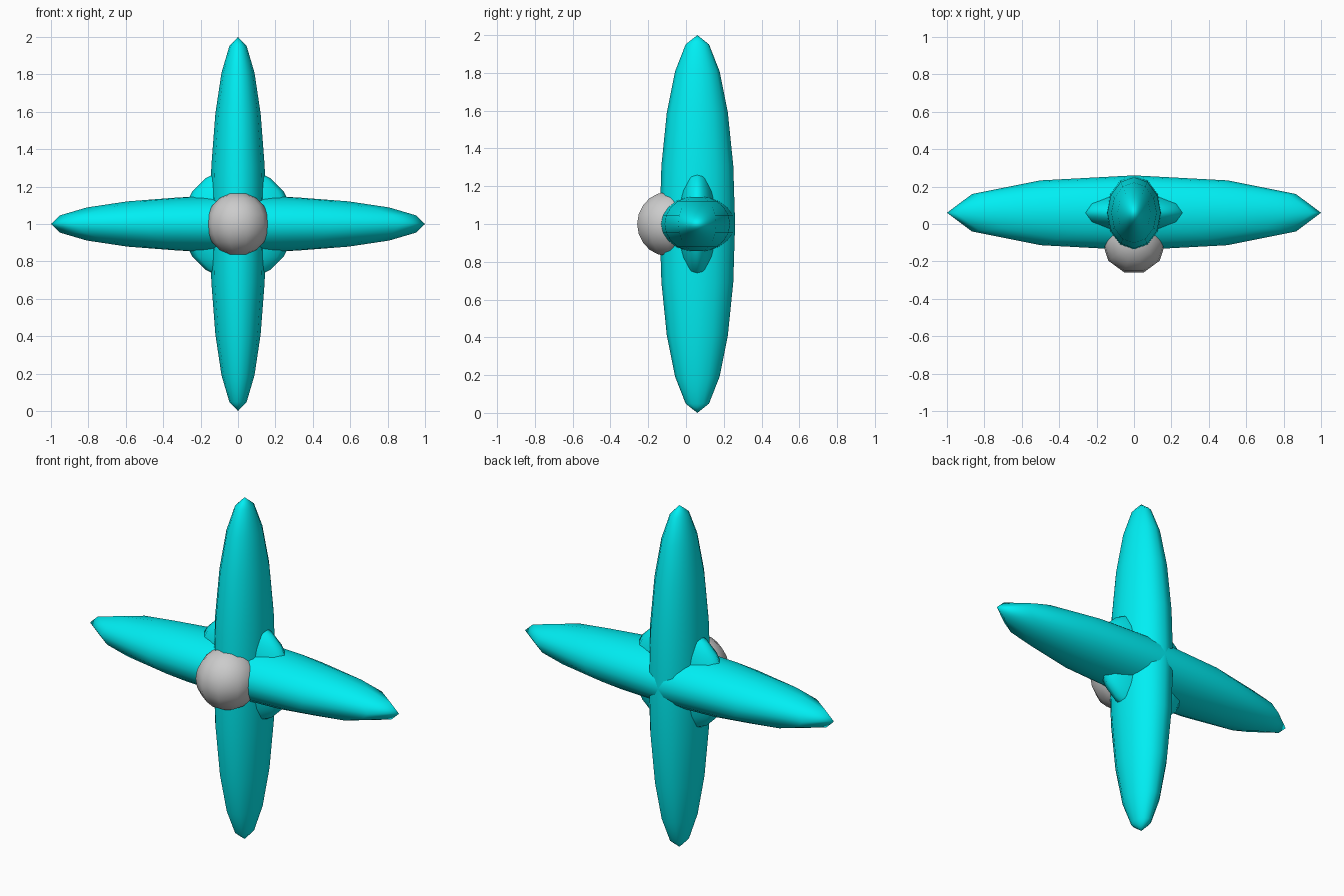
import bpy
from math import radians

if "Cube" in bpy.data.objects:
    bpy.data.objects.remove(bpy.data.objects["Cube"])

cyan = bpy.data.materials.new("cyan")
cyan.diffuse_color = (0.0, 0.86, 0.9, 1)
cyan.use_nodes = True
cyan.node_tree.nodes["Principled BSDF"].inputs["Base Color"].default_value = cyan.diffuse_color


def ball(name, y, size, segments=12, turn=0, mat=None):
    """Low-poly smooth ellipsoid centred at height 1."""
    bpy.ops.mesh.primitive_uv_sphere_add(segments=segments, ring_count=10, radius=1,
                                         rotation=(0, 0, radians(turn)))
    ob = bpy.context.object
    bpy.ops.object.transform_apply(location=False, rotation=True, scale=False)
    ob.name = name
    ob.location = (0, y, 1)
    ob.scale = size
    bpy.ops.object.shade_smooth()
    if mat:
        ob.data.materials.append(mat)
    return ob


# Crossed long petals
ball("vertical_petal", 0.06, (0.15, 0.2, 1), mat=cyan)
ball("horizontal_petal", 0.06, (1, 0.2, 0.15), mat=cyan)
# Flattened disc filling the corners of the cross
ball("corner_disc", 0.06, (0.3, 0.11, 0.3), mat=cyan)
# Grey centre ball, with a flat side facing front
ball("centre_ball", -0.095, (0.17, 0.172, 0.17), segments=10, turn=90)
